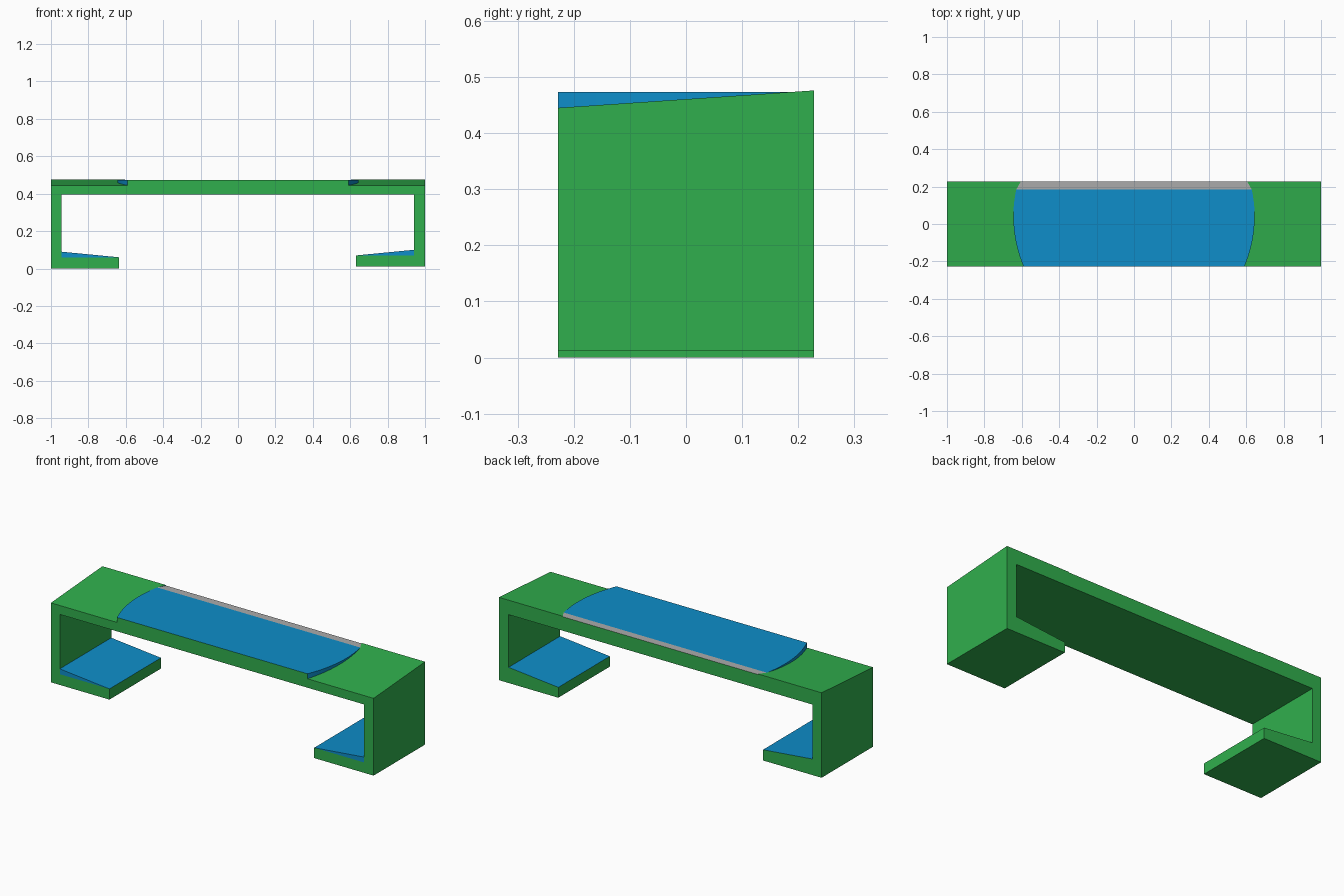
import bpy, bmesh, math

if "Cube" in bpy.data.objects:
    bpy.data.objects.remove(bpy.data.objects["Cube"])

Y = 0.228                       # half depth
Z_FRONT, Z_BACK = 0.445, 0.476  # sloped top of the two ends
Z_PAD = 0.473                   # level top of the middle pad
Y_MEET = -Y + 2 * Y * (Z_PAD - Z_FRONT) / (Z_BACK - Z_FRONT)


def material(name, rgb):
    m = bpy.data.materials.new(name)
    m.diffuse_color = (*rgb, 1)
    m.use_nodes = True
    m.node_tree.nodes["Principled BSDF"].inputs["Base Color"].default_value = m.diffuse_color
    return m


mats = [material("green", (0.0296, 0.429, 0.074)),
        material("blue", (0.0044, 0.270, 0.585)),
        material("grey", (0.41, 0.41, 0.41))]
GREEN, BLUE, GREY = range(3)

bm = bmesh.new()


def face(points, mat):
    f = bm.faces.new([bm.verts.new(p) for p in points])
    f.material_index = mat


def slope(y):
    return Z_FRONT + (Z_BACK - Z_FRONT) * (y + Y) / (2 * Y)


# Curved pad ends: an arc up to the meeting line, then a short back edge
N = 18
ys = [-Y + (Y_MEET + Y) * i / N for i in range(N + 1)]
arc = [(0.645 - 0.68 + math.sqrt(0.68 ** 2 - (y - 0.04) ** 2), y) for y in ys]
arc.append((0.605, Y))
M = len(arc) - 1

# Pad top, with the grey strip along the back
face([(x, y, Z_PAD) for x, y in arc[:M]] +
     [(-x, y, Z_PAD) for x, y in reversed(arc[:M])], BLUE)
face([(x, y, Z_PAD) for x, y in arc[M - 1:]] +
     [(-x, y, Z_PAD) for x, y in reversed(arc[M - 1:])], GREY)

# Sloped end tops and the curved walls of the pad
for s in (-1, 1):
    face([(s, Y, Z_BACK), (s, -Y, Z_FRONT)] +
         [(s * x, y, slope(y)) for x, y in arc], GREEN)
    for (xa, ya), (xb, yb) in zip(arc, arc[1:]):
        face([(s * xa, ya, slope(ya)), (s * xb, yb, slope(yb)),
              (s * xb, yb, Z_PAD), (s * xa, ya, Z_PAD)], BLUE)

# Clip profile: left foot, opening, right foot (right foot sits a little higher)
left = [(-1, 0), (-0.637, 0), (-0.637, 0.06), (-0.945, 0.09), (-0.945, 0.395)]
right = [(0.94, 0.395), (0.94, 0.10), (0.632, 0.07), (0.632, 0.012), (1, 0.012)]
profile = left + right

# Front and back faces; the foot wedges show blue at the front only
for y, (px, _), zt in ((-Y, arc[0], Z_FRONT), (Y, arc[-1], Z_BACK)):
    outline = list(profile)
    if y < 0:
        outline.insert(7, (0.94, 0.07))
        outline.insert(3, (-0.945, 0.06))
        face([(x, y, z) for x, z in ((-0.637, 0.06), (-0.945, 0.06), (-0.945, 0.09))], BLUE)
        face([(x, y, z) for x, z in ((0.94, 0.10), (0.94, 0.07), (0.632, 0.07))], BLUE)
    outline += [(1, zt), (px, zt), (px, Z_PAD), (-px, Z_PAD), (-px, zt), (-1, zt)]
    face([(x, y, z) for x, z in outline], GREEN)

# Surfaces running front to back along the profile; foot tops are blue
for i, ((xa, za), (xb, zb)) in enumerate(zip(profile, profile[1:])):
    face([(xa, -Y, za), (xb, -Y, zb), (xb, Y, zb), (xa, Y, za)],
         BLUE if i in (2, 6) else GREEN)

# Outer side walls
for x, z0 in ((-1, 0), (1, 0.012)):
    face([(x, -Y, z0), (x, Y, z0), (x, Y, Z_BACK), (x, -Y, Z_FRONT)], GREEN)

bmesh.ops.remove_doubles(bm, verts=bm.verts, dist=0.0002)
bmesh.ops.recalc_face_normals(bm, faces=bm.faces)

mesh = bpy.data.meshes.new("clip_frame")
bm.to_mesh(mesh)
bm.free()
for m in mats:
    mesh.materials.append(m)
frame = bpy.data.objects.new("clip_frame", mesh)
bpy.context.collection.objects.link(frame)
